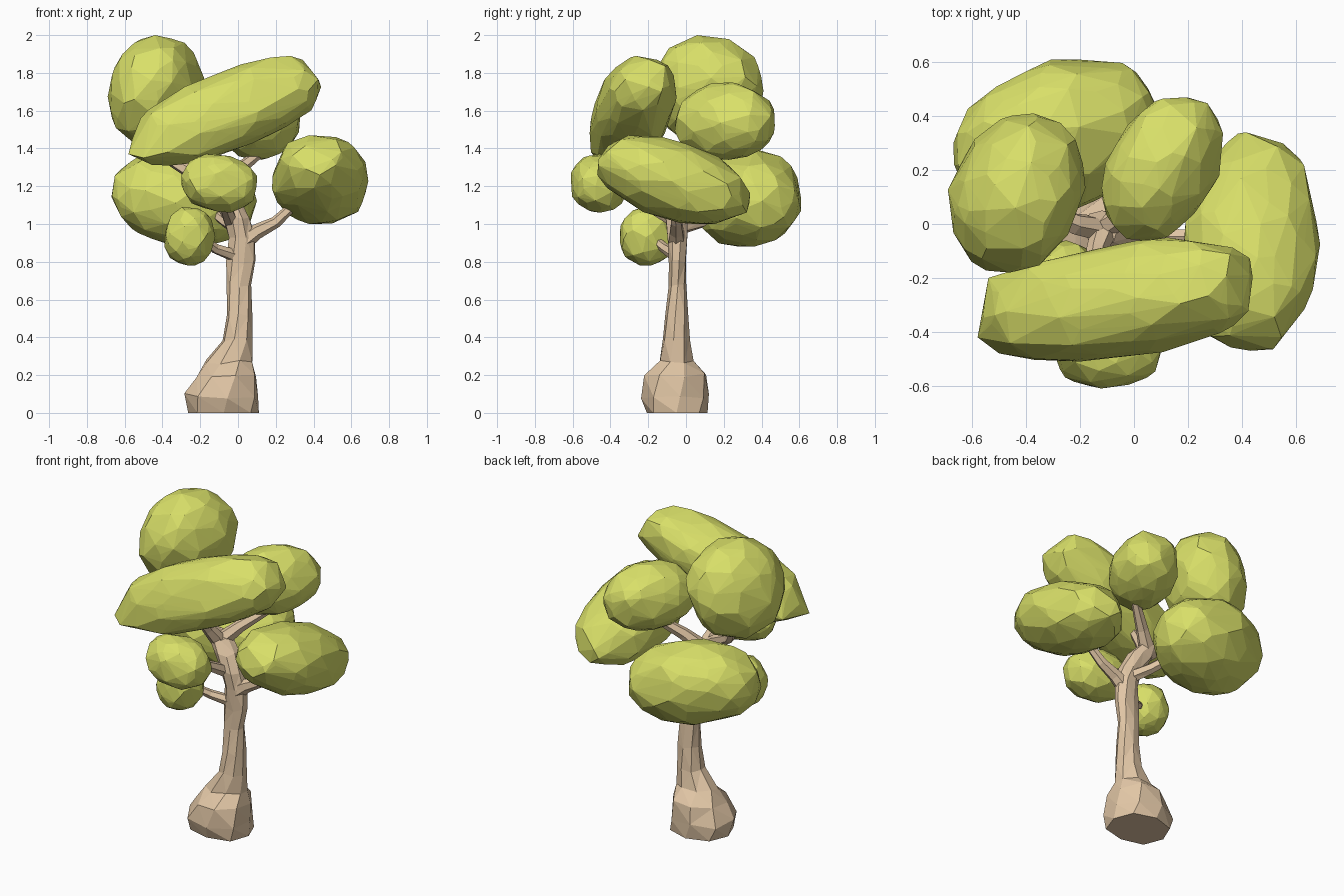
import bpy, bmesh, math, random
from mathutils import Vector, Euler

if "Cube" in bpy.data.objects:
    bpy.data.objects.remove(bpy.data.objects["Cube"])

random.seed(7)

def material(name, color):
    m = bpy.data.materials.new(name)
    m.diffuse_color = color
    m.use_nodes = True
    m.node_tree.nodes["Principled BSDF"].inputs["Base Color"].default_value = m.diffuse_color
    return m

LEAF = material("leaf_green", (0.69, 0.74, 0.14, 1))
BARK = material("bark", (0.76, 0.57, 0.38, 1))

def finish(bm, name, mat):
    bmesh.ops.recalc_face_normals(bm, faces=bm.faces)
    me = bpy.data.meshes.new(name)
    bm.to_mesh(me)
    bm.free()
    me.materials.append(mat)
    ob = bpy.data.objects.new(name, me)
    bpy.context.collection.objects.link(ob)
    return ob

def clump(name, lo, hi, shape, rot, count=110, power=2.2, corners=()):
    """Faceted hull of jittered points on a turned ellipsoid, fitted to a box."""
    turn = Euler([math.radians(a) for a in rot]).to_matrix()
    pts = []
    for i in range(count):
        z = 1 - 2 * (i + 0.5) / count
        a = i * 2.39996 + random.uniform(-0.3, 0.3)
        r = math.sqrt(1 - z * z)
        p = Vector((r * math.cos(a), r * math.sin(a), z))
        p /= sum(abs(c) ** power for c in p) ** (1 / power)
        p *= random.uniform(0.95, 1.02)
        pts.append(turn @ Vector([c * s for c, s in zip(p, shape)]))
    mn = [min(p[k] for p in pts) for k in range(3)]
    mx = [max(p[k] for p in pts) for k in range(3)]
    bm = bmesh.new()
    for p in pts:
        bm.verts.new([lo[k] + (p[k] - mn[k]) / (mx[k] - mn[k]) * (hi[k] - lo[k])
                      for k in range(3)])
    for c in corners:
        bm.verts.new(c)
    bmesh.ops.convex_hull(bm, input=bm.verts)
    bmesh.ops.delete(bm, geom=[v for v in bm.verts if not v.link_faces], context='VERTS')
    return finish(bm, name, LEAF)

def loft(name, rings):
    bm = bmesh.new()
    loops = [[bm.verts.new(p) for p in ring] for ring in rings]
    n = len(loops[0])
    for a, b in zip(loops, loops[1:]):
        for i in range(n):
            j = (i + 1) % n
            bm.faces.new((a[i], a[j], b[j], b[i]))
    bm.faces.new(loops[0])
    bm.faces.new(loops[-1])
    bmesh.ops.triangulate(bm, faces=[f for f in bm.faces if len(f.verts) == 4])
    return finish(bm, name, BARK)

def branch(name, path, r0, r1, sides=6):
    pts = [Vector(p) for p in path]
    rings = []
    for k, p in enumerate(pts):
        d = (pts[min(k + 1, len(pts) - 1)] - pts[max(k - 1, 0)]).normalized()
        u = d.cross(Vector((0.3, 1, 0.1))).normalized()
        v = d.cross(u)
        r = r0 + (r1 - r0) * k / (len(pts) - 1)
        rings.append([p + r * (math.cos(t) * u + math.sin(t) * v)
                      for t in [2 * math.pi * i / sides for i in range(sides)]])
    return loft(name, rings)

# Trunk: z, x range, y range
profile = [
    (0.00, -0.26, 0.11, -0.21, 0.11), (0.09, -0.28, 0.11, -0.23, 0.12),
    (0.20, -0.22, 0.10, -0.22, 0.11), (0.27, -0.17, 0.08, -0.14, 0.04),
    (0.38, -0.08, 0.08, -0.12, 0.02), (0.52, -0.06, 0.075, -0.11, 0.01),
    (0.68, -0.06, 0.07, -0.09, 0.00), (0.80, -0.06, 0.09, -0.09, 0.00),
    (0.94, -0.05, 0.09, -0.10, 0.01), (1.04, -0.08, 0.06, -0.11, 0.01),
    (1.13, -0.13, 0.01, -0.10, 0.03), (1.22, -0.18, -0.06, -0.08, 0.05)]
rings = []
for k, (z, x0, x1, y0, y1) in enumerate(profile):
    ring = []
    for i in range(8):
        t = 2 * math.pi * i / 8 + 0.14 * k
        c, s = math.cos(t), math.sin(t)
        j = random.uniform(0.98, 1.05) / (abs(c) ** 2.5 + abs(s) ** 2.5) ** 0.4
        ring.append(((x0 + x1) / 2 + (x1 - x0) / 2 * c * j,
                     (y0 + y1) / 2 + (y1 - y0) / 2 * s * j,
                     z + (random.uniform(-0.015, 0.015) if k else 0)))
    rings.append(ring)
loft("trunk", rings)

# Branches
branch("branch_right", [(0.02, -0.05, 0.90), (0.10, -0.05, 0.96), (0.20, -0.05, 1.01),
                        (0.34, -0.06, 1.14)], 0.05, 0.022)
branch("branch_low_left", [(-0.01, -0.05, 0.83), (-0.12, -0.11, 0.87), (-0.2, -0.18, 0.93)],
       0.035, 0.02)
branch("branch_front", [(-0.04, -0.06, 1.02), (-0.07, -0.2, 1.10), (-0.09, -0.35, 1.2)],
       0.04, 0.022)
branch("branch_back", [(0.0, -0.04, 0.98), (-0.06, 0.08, 1.01), (-0.2, 0.24, 1.12)],
       0.04, 0.025)
branch("branch_top_left", [(-0.11, -0.02, 1.17), (-0.22, 0.0, 1.26), (-0.34, 0.05, 1.33),
                           (-0.42, 0.1, 1.47)], 0.05, 0.025)
branch("branch_top_front", [(-0.11, -0.02, 1.17), (-0.14, -0.10, 1.28), (-0.16, -0.2, 1.42)],
       0.05, 0.025)
branch("branch_top_right", [(-0.11, -0.01, 1.18), (-0.02, 0.05, 1.27), (0.12, 0.15, 1.38)],
       0.05, 0.025)

# Foliage clumps: box, proportions, turn
clump("foliage_top_left", (-0.69, -0.18, 1.41), (-0.18, 0.41, 2.0),
      (0.23, 0.29, 0.30), (-18, 12, -22))
clump("foliage_top_front", (-0.56, -0.51, 1.31), (0.44, -0.05, 1.89),
      (0.54, 0.20, 0.22), (-14, -23, 9), 140, 2.6,
      [(-0.58, -0.42, 1.37), (-0.5, -0.48, 1.35), (-0.54, -0.2, 1.4), (0.43, -0.13, 1.7)])
clump("foliage_right", (0.18, -0.47, 1.00), (0.69, 0.34, 1.47),
      (0.24, 0.43, 0.21), (-17, 0, -2), 110, 2.1)
clump("foliage_top_right", (-0.12, -0.06, 1.34), (0.33, 0.47, 1.75),
      (0.19, 0.29, 0.20), (0, -15, -25), 100, 2.1)
clump("foliage_back", (-0.67, 0.02, 0.88), (0.10, 0.61, 1.40),
      (0.39, 0.26, 0.29), (-32, 10, 18), 130, 2.0)
clump("foliage_small_front", (-0.30, -0.61, 1.06), (0.10, -0.31, 1.37),
      (0.2, 0.16, 0.15), (0, 10, 0), 80)
clump("foliage_small_low", (-0.39, -0.35, 0.78), (-0.12, -0.06, 1.09),
      (0.14, 0.14, 0.15), (0, 10, 0), 80)
